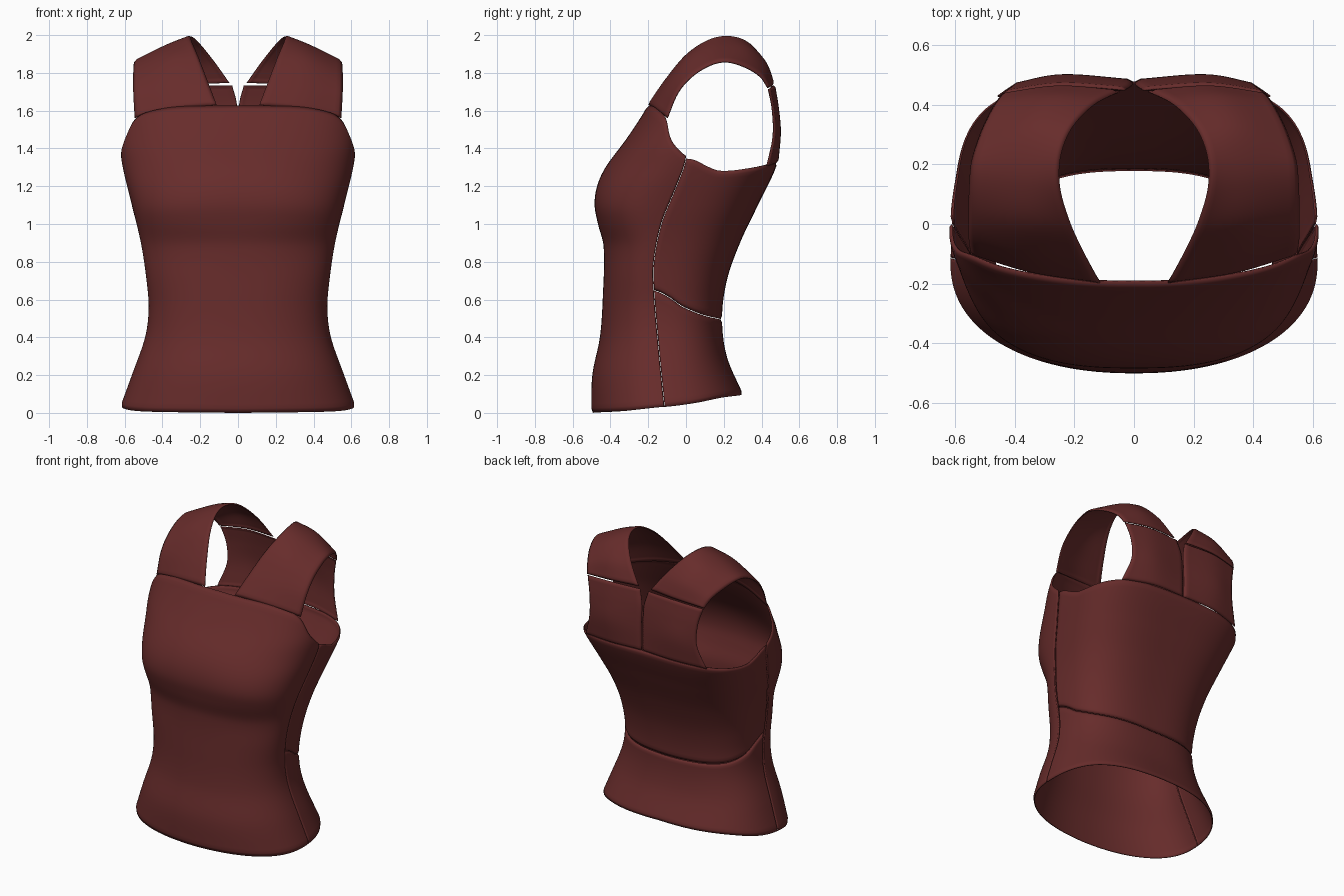
import bpy, bmesh, math
from mathutils import Vector

if "Cube" in bpy.data.objects:
    bpy.data.objects.remove(bpy.data.objects["Cube"])

mat = bpy.data.materials.new("maroon_cloth")
mat.diffuse_color = (0.135, 0.025, 0.024, 1)
mat.use_nodes = True
mat.node_tree.nodes["Principled BSDF"].inputs["Base Color"].default_value = mat.diffuse_color


def spline(keys, t):
    """Smooth curve through (key, value) pairs; values may be vectors."""
    n = len(keys)
    t = min(max(t, keys[0][0]), keys[-1][0])
    i = 0
    while i < n - 2 and t > keys[i + 1][0]:
        i += 1

    def slope(j):
        a, b = keys[max(j - 1, 0)], keys[min(j + 1, n - 1)]
        return (b[1] - a[1]) * (1 / (b[0] - a[0]))
    (k0, v0), (k1, v1) = keys[i], keys[i + 1]
    h = k1 - k0
    s = (t - k0) / h
    return (v0 * (2*s**3 - 3*s*s + 1) + slope(i) * (h * (s**3 - 2*s*s + s))
            + v1 * (3*s*s - 2*s**3) + slope(i + 1) * (h * (s**3 - s*s)))


def panel(name, func, nu, nv, centre, mirror=False):
    """Cloth sheet from func(u, v), edges turned slightly inwards."""
    bm = bmesh.new()
    g = [[bm.verts.new(func(i / nu, j / nv)) for i in range(nu + 1)] for j in range(nv + 1)]
    for j in range(nv):
        for i in range(nu):
            bm.faces.new((g[j][i], g[j][i+1], g[j+1][i+1], g[j+1][i]))
    bm.normal_update()
    if sum(f.normal.dot(f.calc_center_median() - Vector(centre)) for f in bm.faces) < 0:
        bmesh.ops.reverse_faces(bm, faces=bm.faces[:])
    bm.normal_update()
    for v, n in [(v, v.normal.copy()) for v in bm.verts if v.is_boundary]:
        v.co -= n * 0.008
    me = bpy.data.meshes.new(name)
    bm.to_mesh(me)
    bm.free()
    me.materials.append(mat)
    ob = bpy.data.objects.new(name, me)
    bpy.context.collection.objects.link(ob)
    if mirror:
        m = ob.modifiers.new("mirror", 'MIRROR')
        m.use_mirror_merge = False
    s = ob.modifiers.new("thickness", 'SOLIDIFY')
    s.thickness = 0.006
    s.offset = -1
    for p in me.polygons:
        p.use_smooth = True
    return ob


# Body profiles by height: front depth, back depth, half width, seam position
FRONT = [(0, -.5), (.2, -.495), (.4, -.455), (.6, -.44), (.88, -.435), (1, -.465), (1.1, -.483),
         (1.2, -.47), (1.3, -.425), (1.45, -.315), (1.57, -.235), (1.64, -.195)]
BACK = [(0, .345), (.1, .3), (.3, .215), (.5, .19), (.7, .215), (.9, .285), (1.1, .38), (1.3, .475), (1.4, .49)]
WIDTH = [(0, .635), (.2, .562), (.4, .492), (.55, .473), (.7, .484), (.9, .514), (1.1, .562), (1.3, .61),
         (1.4, .622), (1.5, .612), (1.64, .59)]
SEAM = [(0, -.11), (.3, -.14), (.65, -.17), (.8, -.17), (1, -.13), (1.2, -.05), (1.35, 0), (1.7, .01)]
N_FRONT = [(0, 2.2), (.5, 2.25), (.7, 2.25), (.88, 2.2), (1.08, 2.6), (1.3, 2.25), (1.45, 2.25), (1.64, 2.25)]
N_BACK = [(0, 2.4), (.5, 2.7), (.9, 3.0), (1.3, 3.6)]


def body(front, bottom, top):
    """Half-round body surface between two edge curves (0 = centre, 1 = seam)."""
    def f(u, v):
        a = 2 * u - 1
        q = (1 - abs(a)) ** 1.5
        z0, z1 = spline(bottom, 1 - q), spline(top, 1 - q)
        z = z0 + (z1 - z0) * v
        n = spline(N_FRONT if front else N_BACK, z)
        th = q * math.pi / 2
        x = math.copysign(spline(WIDTH, z) * max(math.cos(th), 0) ** (2 / n), a)
        if q == 1:
            x = 0
        ys = spline(SEAM, z)
        d = spline(FRONT if front else BACK, z) - ys
        return x, ys + (-.001 if front else .001) + d * math.sin(th) ** (2 / n), z
    return f


# Front panel with bust, straight neckline and armhole cut-ins
panel("front_panel", body(True, [(0, 0), (.6, .01), (1, .035)],
      [(0, 1.632), (.35, 1.624), (.6, 1.592), (.7, 1.565), (.76, 1.53), (.82, 1.475), (.88, 1.43), (.94, 1.395), (1, 1.36)]),
      84, 70, (0, 0, .8))
# Back panel and flared lower back
panel("back_panel", body(False, [(0, .495), (.5, .515), (.8, .562), (.93, .615), (1, .648)],
      [(0, 1.328), (.3, 1.315), (.65, 1.29), (.87, 1.28), (.95, 1.305), (1, 1.345)]), 84, 40, (0, 0, .9))
panel("lower_back_flare", body(False, [(0, .1), (.5, .085), (.85, .05), (1, .035)],
      [(0, .492), (.5, .512), (.8, .559), (.93, .612), (1, .645)]), 84, 26, (0, 0, .3))


def patch(rows):
    """Smooth patch through rows of inner / middle / outer points."""
    rows = [[Vector(p) for p in r] for r in rows]
    last = len(rows) - 1

    def f(u, v):
        pts = [spline([(k / last, r[c]) for k, r in enumerate(rows)], v) for c in range(3)]
        return spline([(0, pts[0]), (.5, pts[1]), (1, pts[2])], u)
    return f


# Shoulder straps, front neckline over the shoulder to the back
panel("shoulder_straps", patch([
    [(.115, -.205, 1.636), (.34, -.172, 1.612), (.55, -.108, 1.565)],
    [(.165, -.11, 1.77), (.36, -.09, 1.755), (.557, -.05, 1.70)],
    [(.215, 0, 1.9), (.37, .01, 1.878), (.558, .03, 1.79)],
    [(.25, .12, 1.98), (.38, .13, 1.938), (.556, .13, 1.85)],
    [(.248, .23, 2.0), (.38, .24, 1.947), (.547, .22, 1.865)],
    [(.207, .33, 1.965), (.35, .34, 1.925), (.515, .32, 1.835)],
    [(.13, .41, 1.87), (.3, .425, 1.85), (.475, .40, 1.785)],
    [(.045, .455, 1.75), (.25, .469, 1.742), (.445, .443, 1.724)]]), 20, 60, (.35, .2, 1.5), True)
# Upper back pieces either side of the centre seam
panel("upper_back_pieces", patch([
    [(.03, .459, 1.735), (.25, .472, 1.734), (.44, .446, 1.716)],
    [(.005, .475, 1.63), (.24, .492, 1.61), (.412, .467, 1.6)],
    [(.003, .485, 1.48), (.24, .502, 1.48), (.41, .47, 1.46)],
    [(.003, .485, 1.33), (.24, .486, 1.322), (.46, .438, 1.305)]]), 24, 30, (.25, 0, 1.5), True)
